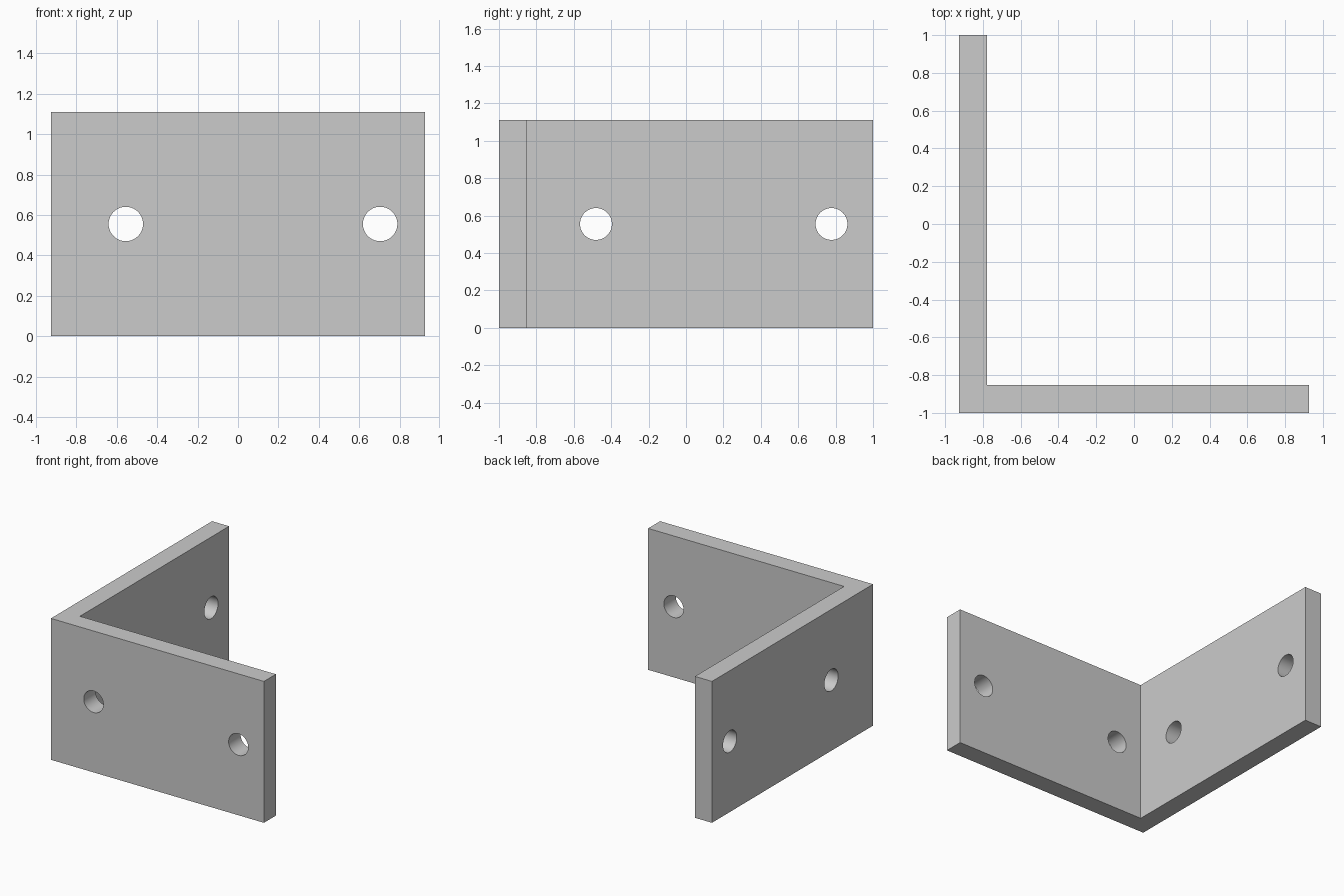
import bpy, bmesh
from math import pi

if "Cube" in bpy.data.objects:
    bpy.data.objects.remove(bpy.data.objects["Cube"])

U = 2 / 54                      # one design unit; long leg is 54 units
T, H, R = 4 * U, 30 * U, 2.3 * U  # thickness, height, hole radius
X, Y = 25 * U, 1.0

# L-shaped bracket: extruded profile
profile = [(-X, -Y), (X, -Y), (X, -Y + T), (-X + T, -Y + T), (-X + T, Y), (-X, Y)]
bm = bmesh.new()
face = bm.faces.new([bm.verts.new((x, y, 0)) for x, y in profile])
top = bmesh.ops.extrude_face_region(bm, geom=[face])["geom"]
bmesh.ops.translate(bm, vec=(0, 0, H),
                    verts=[v for v in top if isinstance(v, bmesh.types.BMVert)])
bmesh.ops.recalc_face_normals(bm, faces=bm.faces)
mesh = bpy.data.meshes.new("angle_bracket")
bm.to_mesh(mesh)
bm.free()
bracket = bpy.data.objects.new("angle_bracket", mesh)
bpy.context.collection.objects.link(bracket)


def drill(location, rotation):
    """Cut one round through-hole and remove the cutter."""
    bpy.ops.mesh.primitive_cylinder_add(vertices=64, radius=R, depth=3 * T,
                                        location=location, rotation=rotation)
    cutter = bpy.context.object
    cutter.name = "hole_cutter"
    cutter.hide_render = True
    mod = bracket.modifiers.new("hole", 'BOOLEAN')
    mod.operation, mod.solver, mod.object = 'DIFFERENCE', 'EXACT', cutter
    bpy.context.view_layer.objects.active = bracket
    bpy.ops.object.modifier_apply(modifier=mod.name)
    bpy.data.objects.remove(cutter)


# Two screw holes in each leg
for x in (-15 * U, 19 * U):
    drill((x, -Y + T / 2, H / 2), (pi / 2, 0, 0))
for y in (-13 * U, 21 * U):
    drill((-X + T / 2, y, H / 2), (0, pi / 2, 0))

# Smooth hole walls, crisp edges
bpy.ops.object.select_all(action='DESELECT')
bracket.select_set(True)
bpy.context.view_layer.objects.active = bracket
bpy.ops.object.shade_smooth_by_angle()
